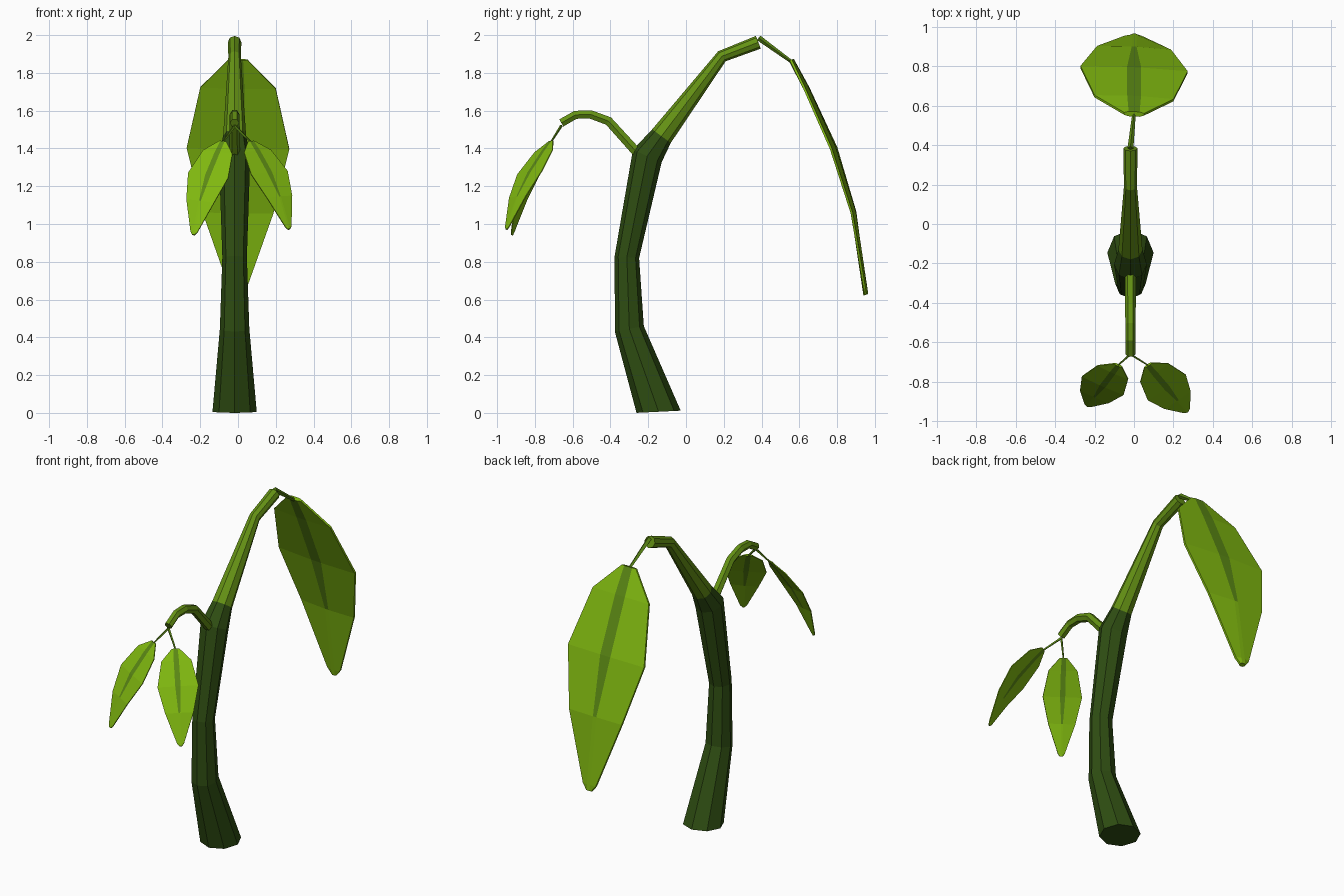
import bpy, bmesh, math
from mathutils import Vector

if "Cube" in bpy.data.objects:
    bpy.data.objects.remove(bpy.data.objects["Cube"])


def material(name, rgb):
    m = bpy.data.materials.new(name)
    m.diffuse_color = (*rgb, 1)
    m.use_nodes = True
    m.node_tree.nodes["Principled BSDF"].inputs["Base Color"].default_value = m.diffuse_color
    return m


BARK = material("dark green trunk", (0.028, 0.075, 0.006))
BRANCH = material("mid green branch", (0.130, 0.290, 0.007))
LEAF = material("bright leaf green", (0.215, 0.480, 0.005))
RIB = material("leaf rib green", (0.105, 0.250, 0.007))


def loft(name, rings, mats, rule):
    """Join vertex rings into a capped solid; rule(segment, side) picks the material."""
    bm = bmesh.new()
    loops = [[bm.verts.new(p) for p in ring] for ring in rings]
    n = len(loops[0])
    for j in range(len(loops) - 1):
        for i in range(n):
            k = (i + 1) % n
            f = bm.faces.new((loops[j][i], loops[j][k], loops[j + 1][k], loops[j + 1][i]))
            f.material_index = rule(j, i)
    bm.faces.new(loops[0]).material_index = rule(0, 0)
    bm.faces.new(loops[-1]).material_index = rule(len(loops) - 2, 0)
    bmesh.ops.recalc_face_normals(bm, faces=bm.faces)
    me = bpy.data.meshes.new(name)
    bm.to_mesh(me)
    bm.free()
    for m in mats:
        me.materials.append(m)
    ob = bpy.data.objects.new(name, me)
    bpy.context.collection.objects.link(ob)
    return ob


def tube(name, path, radii, sides, mats, rule=lambda j, i: 0, start=None):
    """Faceted tube along a path, rings square to the path."""
    pts = [Vector(p) for p in path]
    rings = []
    for j, p in enumerate(pts):
        a = (p - pts[j - 1]).normalized() if j else Vector()
        b = (pts[j + 1] - p).normalized() if j < len(pts) - 1 else Vector()
        t = Vector(start) if start and j == 0 else (a + b).normalized()
        u = Vector((1, 0, 0))
        v = t.cross(u).normalized()
        u = v.cross(t)
        rings.append([p + radii[j] * (math.cos(q) * u + math.sin(q) * v)
                      for q in (2 * math.pi * i / sides for i in range(sides))])
    return loft(name, rings, mats, rule)


# Trunk bending into the main branch
X = -0.018
trunk = [(-0.145, 0.006, 0.117), (-0.30, 0.445, 0.078), (-0.313, 0.825, 0.065),
         (-0.205, 1.36, 0.083), (-0.13, 1.465, 0.061), (0.19, 1.888, 0.033),
         (0.383, 1.962, 0.036)]
tube("trunk", [(X, y, z) for y, z, r in trunk], [r for y, z, r in trunk], 8,
     [BARK, BRANCH], lambda j, i: int(j >= 4), start=(0, -0.05, 1))

# Side branch arching forwards
arch = [(-0.22, 1.335), (-0.41, 1.545), (-0.505, 1.58), (-0.585, 1.578), (-0.66, 1.535)]
tube("side_branch", [(X, y, z) for y, z in arch], [0.029, 0.027, 0.026, 0.025, 0.025], 6,
     [BRANCH])

# Leaf rows: outwards, downwards, half width, rib half width
ROWS = [(0, 0, 0.05, 0.028), (0.08, 0.15, 0.20, 0.035), (0.225, 0.47, 0.272, 0.036),
        (0.33, 0.81, 0.188, 0.012), (0.39, 1.21, 0.046, 0.012), (0.395, 1.245, 0.018, 0.008)]


def leaf(name, base, tip_dir, scale, theta, roll, joint):
    base = Vector(base)
    o = Vector((*tip_dir, 0)).normalized()
    side = Vector((-o.y, o.x, 0))
    theta, roll = math.radians(theta), math.radians(roll)
    p = math.radians(17.6) + theta
    n = o * math.cos(p) + Vector((0, 0, math.sin(p)))
    s = side * math.cos(roll) + n * math.sin(roll)
    n = n * math.cos(roll) - side * math.sin(roll)
    c, sn = math.cos(theta), math.sin(theta)
    rings = []
    for out, down, w, rib in ROWS:
        mid = base + scale * (o * (out * c + down * sn) - Vector((0, 0, down * c - out * sn)))
        section = [(-w, 0.006), (-rib, 0.013), (rib, 0.013), (w, 0.006)]
        section += [(x, -t) for x, t in reversed(section)]
        rings.append([mid + scale * (s * x + n * t) for x, t in section])
    # Rib strip runs down the middle of both faces for the upper rows
    loft(name, rings, [LEAF, RIB], lambda j, i: int(i in (1, 5) and j < 3))
    tube(name + "_stem", [joint, base - Vector((0, 0, 0.01 * scale))],
         [0.013 * scale + 0.002, 0.007 * scale + 0.002], 4, [RIB])


leaf("large_leaf", (0, 0.557, 1.87), (0, 1), 1.0, 0, 3, (X, 0.385, 1.985))
leaf("small_leaf_right", (0.07, -0.715, 1.437), (0.2, -0.235), 0.427, 16, 8,
     (X, -0.66, 1.52))
leaf("small_leaf_left", (-0.08, -0.715, 1.437), (-0.155, -0.205), 0.427, 10, -15,
     (X, -0.66, 1.52))
